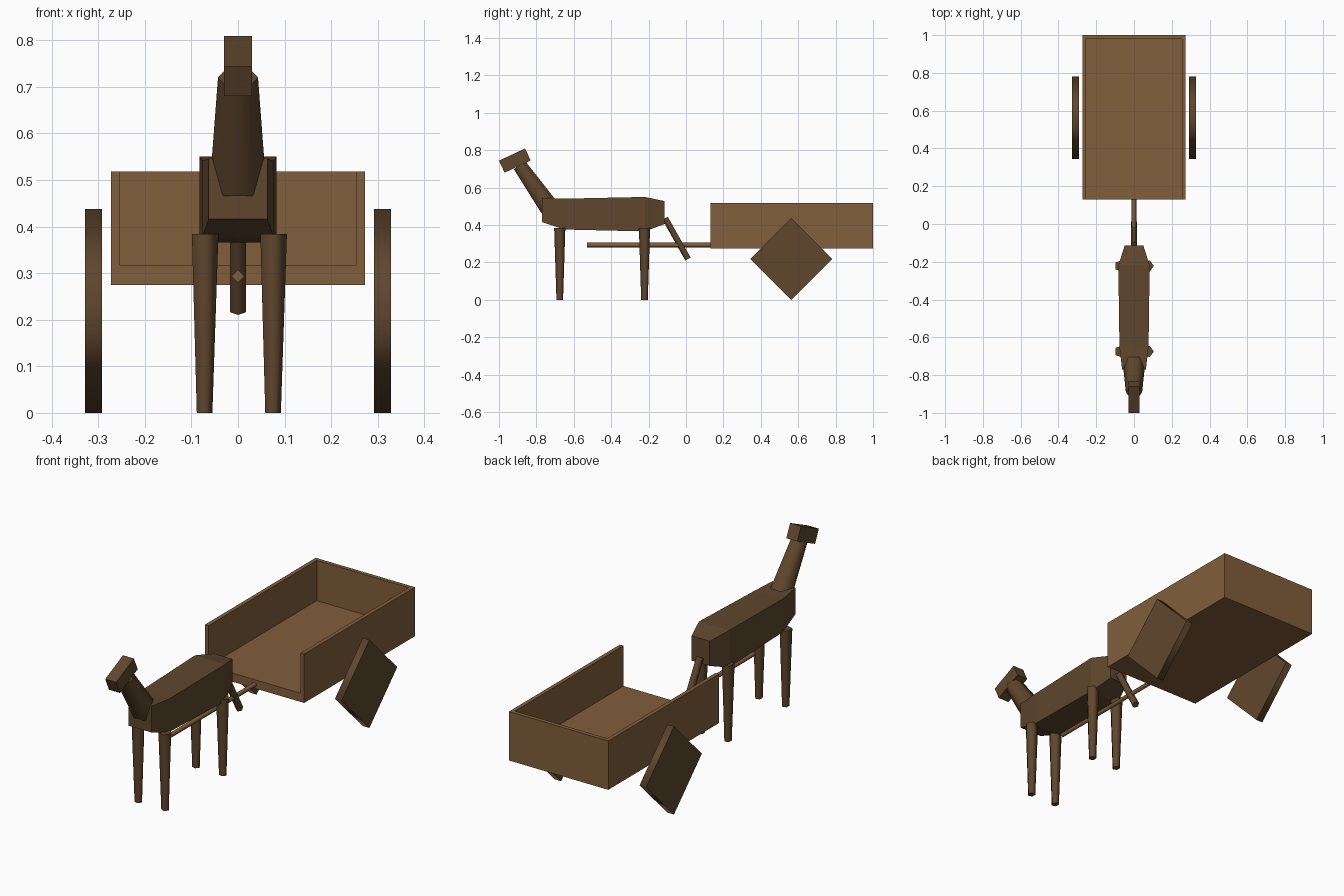
import bpy, bmesh, math
from mathutils import Vector, Matrix

if "Cube" in bpy.data.objects:
    bpy.data.objects.remove(bpy.data.objects["Cube"], do_unlink=True)


def material(name, color):
    mat = bpy.data.materials.new(name)
    mat.use_nodes = True
    mat.diffuse_color = color
    mat.node_tree.nodes["Principled BSDF"].inputs["Base Color"].default_value = color
    return mat


light_wood = material("light_wood", (0.22, 0.112, 0.044, 1))
dark_brown = material("dark_brown", (0.115, 0.062, 0.026, 1))


def finish(name, bm, mat):
    bmesh.ops.recalc_face_normals(bm, faces=bm.faces[:])
    mesh = bpy.data.meshes.new(name)
    bm.to_mesh(mesh)
    bm.free()
    mesh.materials.append(mat)
    obj = bpy.data.objects.new(name, mesh)
    bpy.context.collection.objects.link(obj)
    return obj


def box(name, low, high, mat, tilt=0):
    """Box between two corners, tilted about x through its centre."""
    low, high = Vector(low), Vector(high)
    bm = bmesh.new()
    bmesh.ops.create_cube(bm, size=1, matrix=Matrix.Translation((low + high) / 2)
                          @ Matrix.Rotation(tilt, 4, 'X')
                          @ Matrix.Diagonal((*(high - low), 1)))
    return finish(name, bm, mat)


def loft(name, rings, mat, smooth=False):
    """Closed skin over rings of points, with flat end caps."""
    bm = bmesh.new()
    loops = [[bm.verts.new(p) for p in ring] for ring in rings]
    for a, b in zip(loops, loops[1:]):
        for i in range(len(a)):
            j = (i + 1) % len(a)
            bm.faces.new((a[i], a[j], b[j], b[i])).smooth = smooth
    bm.faces.new(loops[0])
    bm.faces.new(loops[-1])
    return finish(name, bm, mat)


def rod(name, start, end, r0, r1, sides, point, mat):
    """Tapered prism whose first corner faces the point direction."""
    start, end = Vector(start), Vector(end)
    axis = (end - start).normalized()
    u = Vector(point)
    u = (u - axis * u.dot(axis)).normalized()
    v = axis.cross(u)
    turns = [2 * math.pi * i / sides for i in range(sides)]
    rings = [[c + r * (u * math.cos(t) + v * math.sin(t)) for t in turns]
             for c, r in ((start, r0), (end, r1))]
    return loft(name, rings, mat, smooth=True)


# Cart: floor, side boards and tailboard, open at the front
W, T, BACK, FRONT, BASE, RIM = 0.273, 0.02, 1.0, 0.13, 0.275, 0.518
box("cart_floor", (-W + T, FRONT, BASE), (W - T, BACK - T, 0.318), light_wood)
box("cart_tailboard", (-W + T, BACK - T, BASE), (W - T, BACK, RIM), light_wood)
for side, x in (("right", -W), ("left", W - T)):
    box(side + "_cart_side", (x, FRONT, BASE), (x + T, BACK, RIM), light_wood)

# Four-sided wheels standing on a corner
for side, s in (("right", -1), ("left", 1)):
    rod(side + "_wheel", (s * 0.292, 0.563, 0.219), (s * 0.328, 0.563, 0.219),
        0.219, 0.219, 4, (0, 0, 1), dark_brown)

# Draw shaft
rod("shaft", (0, -0.53, 0.293), (0, FRONT, 0.293), 0.014, 0.014, 4,
    (0, 0, 1), light_wood)

# Animal body: y, half width, bottom and top of each section
sections = [(-0.77, 0.063, 0.416, 0.546), (-0.65, 0.077, 0.376, 0.541),
            (-0.22, 0.083, 0.366, 0.55), (-0.115, 0.05, 0.405, 0.528)]
loft("body", [[(-w, y, lo), (w, y, lo), (w, y, hi), (-w, y, hi)]
              for y, w, lo, hi in sections], dark_brown)

# Neck, head and tail
rod("neck", (0, -0.732, 0.495), (0, -0.89, 0.72), 0.06, 0.043, 6,
    (1, 0, 0), dark_brown)
box("head", (-0.03, -0.992, 0.709), (0.03, -0.838, 0.78), dark_brown,
    tilt=math.radians(25))
rod("tail", (0, -0.11, 0.437), (0, 0.012, 0.219), 0.018, 0.018, 5,
    (0, -1, 0), dark_brown)

# Legs, tapering to the hooves
for end, y in (("front", -0.675), ("rear", -0.222)):
    for side, s in (("right", -1), ("left", 1)):
        x = s * 0.0735
        rod(f"{end}_{side}_leg", (x, y, 0), (x, y, 0.384), 0.0185, 0.0315, 5,
            (1, 0, 0), dark_brown)
